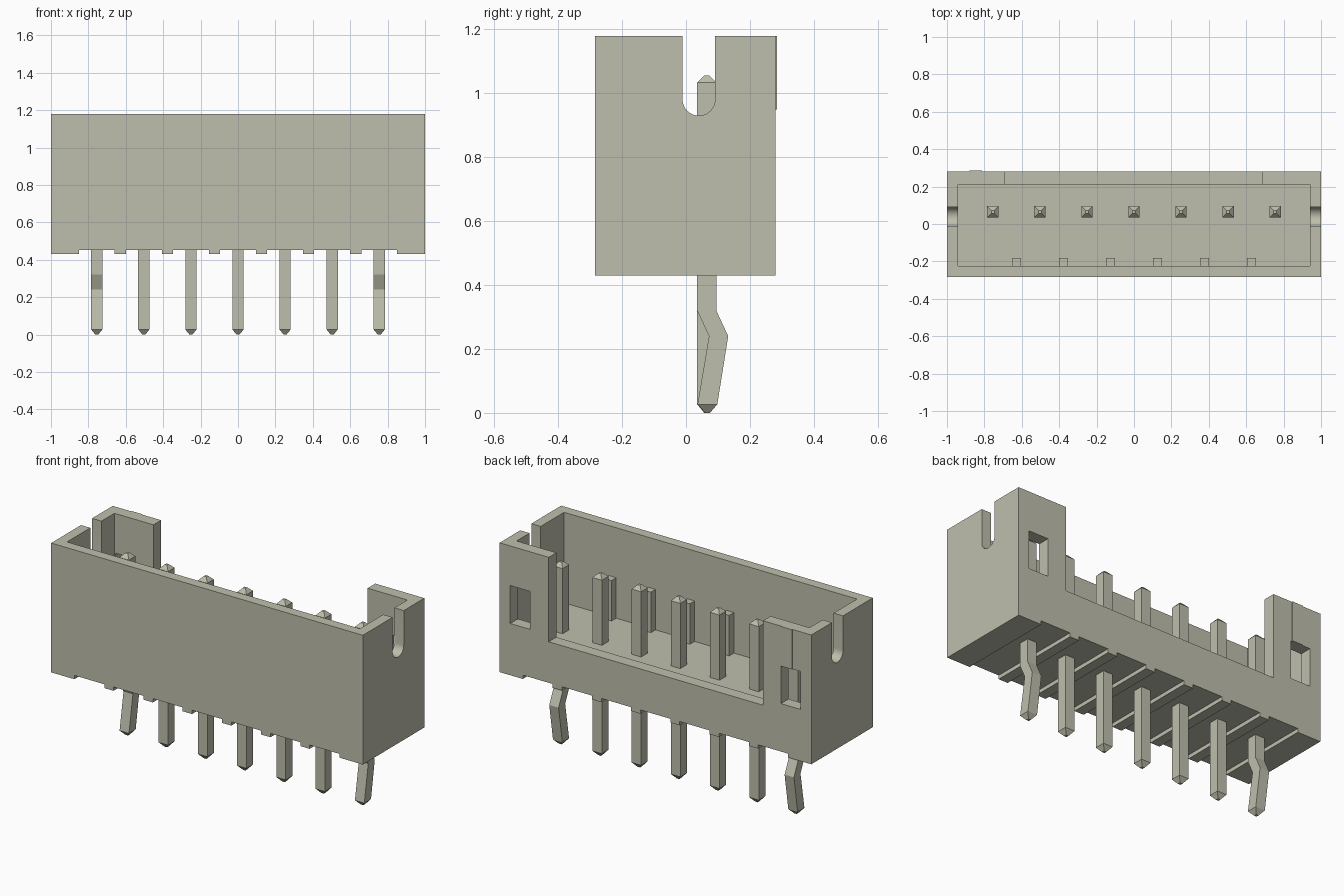
import bpy, bmesh, math

if "Cube" in bpy.data.objects:
    bpy.data.objects.remove(bpy.data.objects["Cube"], do_unlink=True)

# Single flat warm grey
mat = bpy.data.materials.new("warm grey")
colour = (0.52, 0.52, 0.42, 1)
mat.use_nodes = True
mat.diffuse_color = colour
mat.node_tree.nodes["Principled BSDF"].inputs["Base Color"].default_value = colour


def loft(name, rings):
    """Closed solid through a list of equal-length vertex rings."""
    bm = bmesh.new()
    vs = [[bm.verts.new(p) for p in r] for r in rings]
    n = len(vs[0])
    for a, b in zip(vs, vs[1:]):
        for i in range(n):
            j = (i + 1) % n
            bm.faces.new((a[i], a[j], b[j], b[i]))
    bm.faces.new(vs[0][::-1])
    bm.faces.new(vs[-1])
    bmesh.ops.recalc_face_normals(bm, faces=bm.faces)
    me = bpy.data.meshes.new(name)
    bm.to_mesh(me)
    bm.free()
    me.materials.append(mat)
    ob = bpy.data.objects.new(name, me)
    bpy.context.collection.objects.link(ob)
    return ob


def rect(x0, x1, y0, y1, z):
    return [(x0, y0, z), (x1, y0, z), (x1, y1, z), (x0, y1, z)]


def box(name, x0, x1, y0, y1, z0, z1):
    return loft(name, [rect(x0, x1, y0, y1, z0), rect(x0, x1, y0, y1, z1)])


def cut(ob, cutter):
    cutter.hide_render = True
    mod = ob.modifiers.new("cut", "BOOLEAN")
    mod.operation = "DIFFERENCE"
    mod.solver = "EXACT"
    mod.object = cutter
    bpy.context.view_layer.objects.active = ob
    bpy.ops.object.modifier_apply(modifier=mod.name)
    bpy.data.objects.remove(cutter, do_unlink=True)


PITCH = 0.2517
FLOOR = 0.655

# Housing: open tray with a low rear wall
housing = box("housing", -1, 1, -0.284, 0.28, 0.43, 1.18)
cut(housing, box("cavity", -0.94, 0.94, -0.225, 0.21, FLOOR, 1.4))
cut(housing, box("rear_opening", -0.69, 0.685, 0.1, 0.5, 0.69, 1.4))

# Latch windows in the rear corners
for s in (-1, 1):
    x0, x1 = sorted((s * 0.805, s * 0.932))
    cut(housing, box("window", x0, x1, 0.15, 0.5, 0.73, 0.95))

# Round-bottomed slots through both end walls
cy, cz, r = 0.04, 0.981, 0.051
arc = [math.pi + math.pi * i / 16 for i in range(17)]
slot = [(cy - r, 1.4)] + [(cy + r * math.cos(a), cz + r * math.sin(a)) for a in arc] + [(cy + r, 1.4)]
cut(housing, loft("slot", [[(x, y, z) for y, z in slot] for x in (-1.2, 1.2)]))

# Shallow grooves across the underside, one at each pin
for i in range(-3, 4):
    x = i * PITCH
    cut(housing, box("groove", x - 0.096, x + 0.096, -0.5, 0.5, 0.3, 0.452))

bpy.ops.object.select_all(action="DESELECT")
housing.select_set(True)
bpy.context.view_layer.objects.active = housing
bpy.ops.object.shade_smooth_by_angle(angle=math.radians(30))

# Guide ribs on the inside of the front wall, between pins
for i in range(6):
    x = (i - 2.5) * PITCH
    box("guide_rib", x - 0.024, x + 0.024, -0.23, -0.182, FLOOR - 0.01, 0.89)

# Small marker rib above one latch window
box("marker_rib", -0.88, -0.812, 0.275, 0.285, 0.95, 1.18)

# Pins: (z, y centre, half width); the two end pins are kinked
top = [(0.43, 0.065, 0.03), (1.033, 0.065, 0.03), (1.056, 0.065, 0.008)]
straight = [(0, 0.065, 0.008), (0.027, 0.065, 0.03)] + top
kinked = [(0, 0.067, 0.008), (0.027, 0.067, 0.031), (0.24, 0.102, 0.03), (0.32, 0.065, 0.03)] + top
for i in range(-3, 4):
    x = i * PITCH
    path = kinked if abs(i) == 3 else straight
    loft("end_pin" if abs(i) == 3 else "pin",
         [rect(x - min(h, 0.03), x + min(h, 0.03), y - h, y + h, z) for z, y, h in path])
